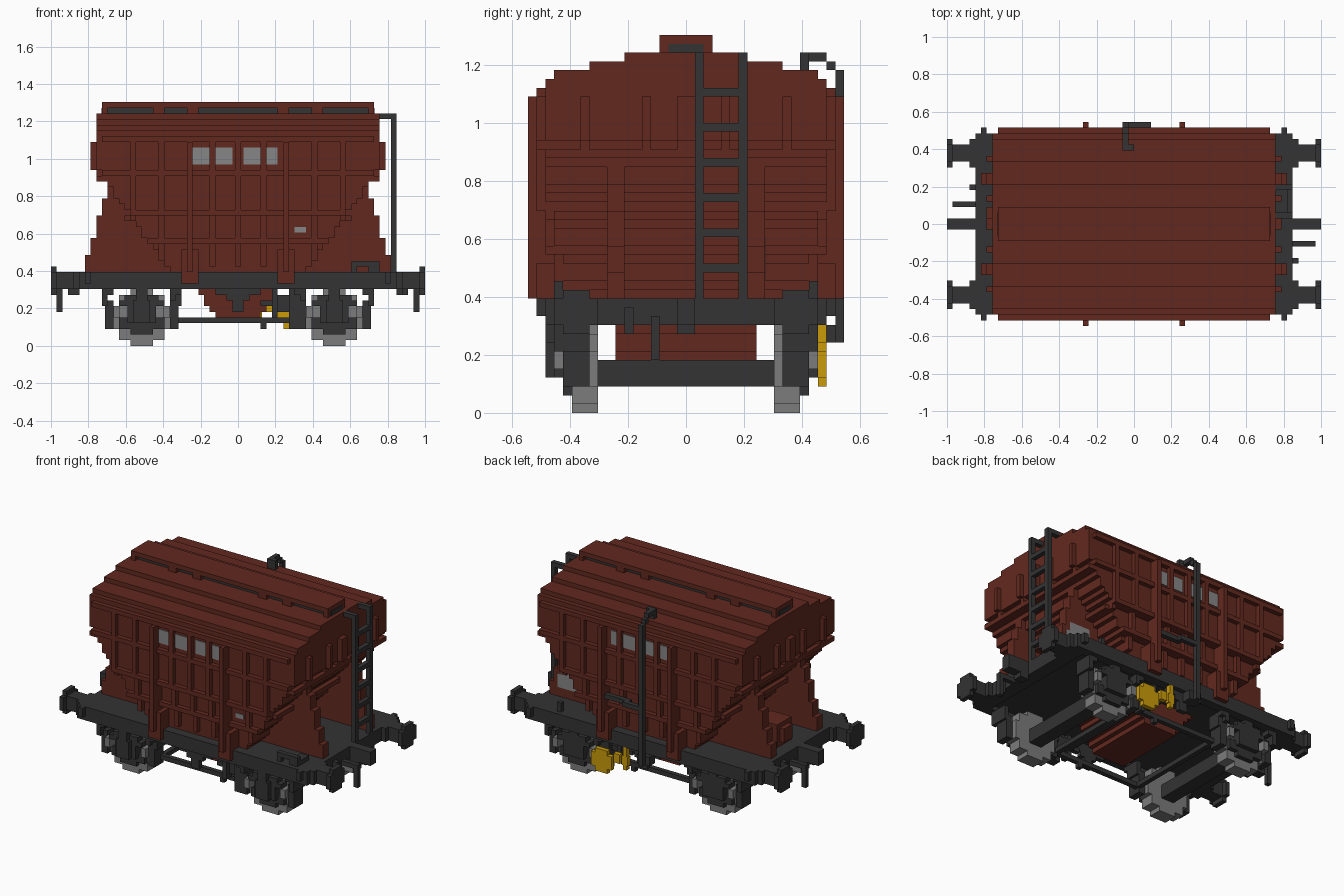
import bpy, bmesh

if "Cube" in bpy.data.objects:
    bpy.data.objects.remove(bpy.data.objects["Cube"])

V = 2 / 66  # edge length of one block


def material(name, r, g, b):
    m = bpy.data.materials.new(name)
    m.use_nodes = True
    m.diffuse_color = (r, g, b, 1)
    m.node_tree.nodes["Principled BSDF"].inputs["Base Color"].default_value = (r, g, b, 1)
    return m


BROWN = material("rust_brown", 0.121, 0.022, 0.0135)
DARK = material("dark_iron", 0.033, 0.033, 0.033)
GREY = material("wheel_grey", 0.2, 0.2, 0.2)
PALE = material("pale_grey", 0.24, 0.24, 0.24)
YELLOW = material("brake_yellow", 0.6, 0.33, 0.003)


def build(name, mat, boxes, mx=False, my=False):
    """Join boxes (x0, x1, y0, y1, z0, z1 in blocks), mirrored on request."""
    bm = bmesh.new()
    for x0, x1, y0, y1, z0, z1 in boxes:
        for sx in ((1, -1) if mx else (1,)):
            for sy in ((1, -1) if my else (1,)):
                c = [bm.verts.new((sx * x * V, sy * y * V, z * V))
                     for z in (z0, z1) for y in (y0, y1) for x in (x0, x1)]
                for f in ((0, 2, 3, 1), (4, 5, 7, 6), (0, 1, 5, 4),
                          (2, 6, 7, 3), (0, 4, 6, 2), (1, 3, 7, 5)):
                    bm.faces.new([c[i] for i in f])
    bmesh.ops.recalc_face_normals(bm, faces=bm.faces)
    me = bpy.data.meshes.new(name)
    bm.to_mesh(me)
    bm.free()
    me.materials.append(mat)
    ob = bpy.data.objects.new(name, me)
    bpy.context.collection.objects.link(ob)


def half_x(z):
    """Half length of the hopper at layer z."""
    if z >= 31:
        return 25
    return round(25 - 0.7 * (31 - z)) if z >= 13 else round(4 + 0.8 * (z - 5))


def half_y(z):
    """Half width of the hopper at layer z."""
    if z < 13:
        return 8
    return 16 if z >= 23 else 15 if z >= 18 else 14


# Hopper: stepped funnel below, straight walls above
build("hopper", BROWN,
      [(-half_x(z), half_x(z), -half_y(z), half_y(z), z, z + 1) for z in range(5, 31)]
      + [(-25, 25, -16, 16, 31, 36)])

# Vertical ribs on the long sides follow the funnel
ribs = []
for x in (-19, -14, -5, 4, 13, 18):
    for z in range(14, 36):
        if max(abs(x), abs(x + 1)) <= half_x(z):
            ribs.append((x, x + 1, half_y(z) - 1, half_y(z) + 1, z, z + 1))
ribs += [(-0.5, 0.5, half_y(z) - 1, half_y(z) + 1, z, z + 1) for z in range(14, 36)]
build("side_ribs", BROWN, ribs, my=True)

# Horizontal bands around the hopper
build("hopper_bands", BROWN,
      [(-half_x(z), half_x(z), -half_y(z) - 1, half_y(z) + 1, z, z + 1)
       for z in (18, 23, 30)]
      + [(-half_x(z) - 1, half_x(z) + 1, -half_y(z), half_y(z), z, z + 1)
         for z in (22, 29)])

# Pillars with wide feet
build("side_pillars", BROWN, [(8, 9, 13, 18, 13, 36), (7, 10, 13, 17, 11, 17)],
      mx=True, my=True)

# End wall ribs
build("end_ribs", BROWN, [b for y in (0, 4, 11) for b in
                          ((23, 26, y, y + 1, 31, 36), (23, 25, y, y + 1, 29, 31))],
      mx=True, my=True)

# Tapered plates that carry the hopper ends
build("end_supports", BROWN,
      [(10, 27, 7, 9, 13, 16), (11, 26, 7, 9, 16, 19), (13, 25, 7, 9, 19, 23),
       (16, 24, 7, 9, 23, 26), (18, 23, 7, 9, 26, 29)], mx=True, my=True)

# Stepped roof and its raised hatch
build("roof", BROWN,
      [(-x, x, -y, y, z, z + 1) for z, y, x in
       ((36, 17, 24), (36, 16, 25), (37, 16, 25), (38, 15, 25), (39, 11, 25), (40, 7, 25))])
build("hatch_lid", BROWN, [(-24, 24, -3, 3, 42, 43)]
      + [(x, x2, -3, 3, 41, 42) for x, x2 in
         ((-24, -23), (-15, -13), (-9, -7), (7, 9), (13, 15), (23, 24))])
build("hatch_core", DARK, [(-23.8, 23.8, -2, 2, 41, 42)])
build("hatch_ends", DARK, [(24, 24.1, -2, 2, 41, 42)], mx=True)

# Pale marking panels and small plates on the walls
build("side_panels", PALE, [(x, x2, 16, 16.2, 32, 35) for x, x2 in
                            ((-8, -5), (-4, -1), (1, 4), (5, 7))], my=True)
build("front_small_plate", PALE, [(10, 12, -15.2, -15, 20, 21)])
build("support_plate", PALE, [(19, 24, 9, 9.06, 17, 20), (20, 25, 9, 9.06, 15, 18)])

# Deck with sills and headstocks
build("deck", DARK, [(-28, 28, -15, 15, 11, 13), (-28, 28, -16, -14, 10, 13),
                     (-28, 28, 14, 16, 10, 13), (-28, -25, -16, 16, 10, 13),
                     (25, 28, -16, 16, 10, 13)])
build("deck_lugs", DARK, [(26, 27, 16, 17, 11, 13)], mx=True, my=True)
build("deck_steps", DARK, [(20, 25, -15, -14, 14, 15), (20, 21, -15, -14, 13, 14),
                           (23, 25, -15, -11, 13, 14), (20, 21, 14, 15, 13, 15)])
build("deck_box", BROWN, [(-25, -20, -1, 4, 13, 18), (-26, -25, 0, 3, 14, 17)])

# Buffers and couplers
build("buffers", DARK, [(28, 32, 11, 14, 10, 13), (32, 33, 10, 15, 10, 13),
                        (32, 33, 11, 14, 9, 14), (28, 29, 10, 15, 10, 13)],
      mx=True, my=True)
build("couplers", DARK, [(28, 33, -1, 1, 10, 13), (28, 30, -1, 1, 9, 10)], mx=True)
for s, n in ((1, "left"), (-1, "right")):
    a, b = sorted((-3 * s, -4 * s))
    c, d = sorted((-6 * s, -7 * s))
    build(n + "_hoses", DARK,
          [(min(s * x0, s * x1), max(s * x0, s * x1), y0, y1, z0, z1)
           for x0, x1, y0, y1, z0, z1 in ((28, 32, a, b, 10, 11), (31, 32, a, b, 6, 11),
                                          (28, 29, c, d, 9, 12))])

# Ladder on one end
build("ladder", DARK, [(27, 28, y, y + 1, 13, 41) for y in (1, 6)]
      + [(27, 28, 2, 6, z, z + 1) for z in range(16, 38, 4)]
      + [(25, 28, y, y + 1, 40, 41) for y in (1, 6)])

# Pipe up the back wall, bent over the roof
build("back_pipe", DARK, [(-2, -1, 17, 18, 8, 39), (-2, -1, 16, 17, 39, 40),
                          (-2, -1, 13, 16, 40, 41), (-2, 0, 13, 14, 39, 41),
                          (-2, 3, 17, 18, 20, 21), (2, 8, 16, 17, 20, 21),
                          (-3, 0, 15, 17, 8, 10)])

# Wheels as stepped discs, axles between them
ROWS = (2, 4, 4, 5, 5, 5, 5, 4, 4, 2)
build("wheels", GREY, [(17 - r, 17 + r, 10, 13, z, z + 1) for z, r in enumerate(ROWS)],
      mx=True, my=True)
build("axles", DARK, [(15.5, 18.5, -13.2, 13.2, 3, 6)], mx=True)

# Axle boxes, springs, hangers and brake shoes
build("axle_guards", DARK,
      [(14.5, 19.5, 13, 15, 4, 8), (15, 19, 13, 14, 2, 4), (13, 21, 13, 14, 3, 5),
       (13, 21, 13, 15, 7, 8), (14, 20, 13, 15, 8, 9), (16, 18, 13, 15, 8, 10),
       (11, 12, 13, 15, 8, 10), (23, 24, 13, 15, 7, 10),
       (10, 12, 13, 15, 9, 10), (22, 24, 13, 15, 9, 10),
       (22, 23.5, 11, 14, 3, 8), (23, 24, 11, 14, 7, 10),
       (10.5, 12, 11, 14, 3, 8), (10, 11, 11, 14, 7, 10)], mx=True, my=True)
build("front_axle_caps", DARK, [(15.5, 18.5, -16, -15, 4, 8), (16, 18, -16, -15, 8, 10)],
      mx=True)
build("spring_shackles", GREY, [(12, 13.2, 13, 15, 5, 7), (20.8, 22, 13, 15, 5, 7)],
      mx=True, my=True)

# Brake rigging beneath the deck
build("brake_rods", DARK, [(-11, 11, 11, 12, 4, 5), (9, 11, -9, 9, 4, 5),
                           (4, 5, 11, 12, 3, 4)], my=True)
build("brake_crossbars", DARK, [(10, 11, -12, 12, 4, 5)], mx=True)
build("centre_brackets", DARK, [(-4, 4, 14, 15, 9, 10), (-2, 2, 14, 15, 8, 9),
                                (-1, 1, 14, 15, 6, 8)], my=True)
build("brake_levers", DARK, [(4, 10, 12, 13, 7, 8), (6, 7, 12, 14, 5, 10),
                             (9, 10, 12, 14, 3, 10)], my=True)
build("front_lever_plates", DARK, [(7, 10, -13, -12, 6, 9), (10, 12, -14, -12, 3, 8)])

# Yellow brake handwheel and valves on the back
build("brake_handwheel", YELLOW, [(7, 12, 15, 16, 4, 7), (8, 11, 15, 16, 3, 8),
                                  (9, 10, 14, 15, 5, 6)])
build("brake_valves", YELLOW, [(5, 6.5, 15, 16, 6, 8), (3, 4.5, 15, 16, 6, 8),
                               (3.3, 4.2, 15, 16, 5, 10)])
